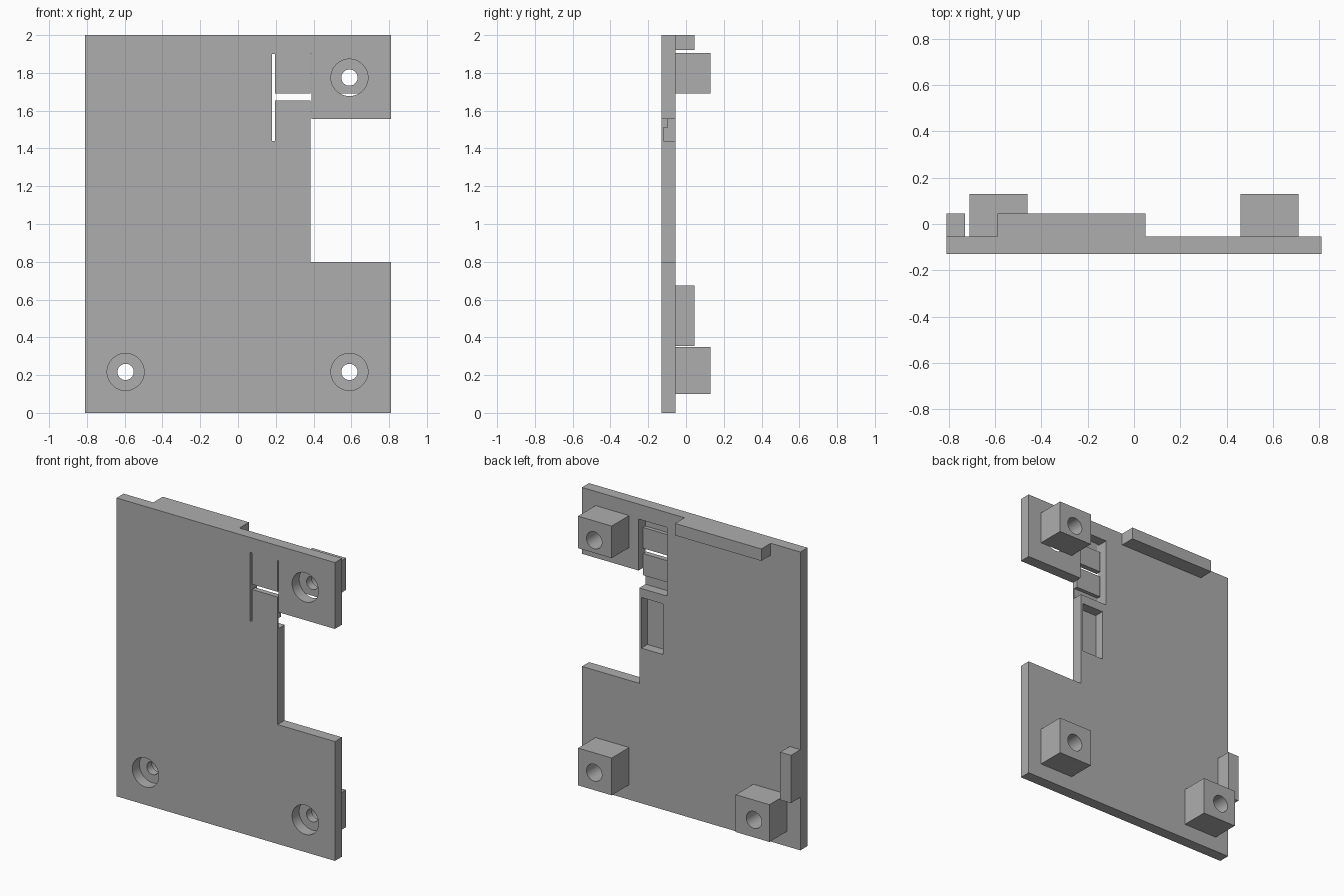
import bpy, bmesh, math
from mathutils import Matrix, Vector

cube = bpy.data.objects.get("Cube")
if cube:
    bpy.data.objects.remove(cube, do_unlink=True)

grey = bpy.data.materials.new("plain grey")
grey.use_nodes = True
COLOUR = (0.42, 0.42, 0.42, 1)
grey.diffuse_color = COLOUR
grey.node_tree.nodes["Principled BSDF"].inputs["Base Color"].default_value = COLOUR

FRONT, BACK = -0.13, -0.055      # plate faces
RIB, POST = 0.045, 0.13          # rear reach of ribs and posts


def finish(name, bm):
    bmesh.ops.recalc_face_normals(bm, faces=bm.faces)
    mesh = bpy.data.meshes.new(name)
    bm.to_mesh(mesh)
    bm.free()
    mesh.materials.append(grey)
    obj = bpy.data.objects.new(name, mesh)
    bpy.context.collection.objects.link(obj)
    return obj


def extrude(name, points, offset):
    bm = bmesh.new()
    face = bm.faces.new([bm.verts.new(p) for p in points])
    new = bmesh.ops.extrude_face_region(bm, geom=[face])["geom"]
    verts = [v for v in new if isinstance(v, bmesh.types.BMVert)]
    bmesh.ops.translate(bm, verts=verts, vec=Vector(offset))
    return finish(name, bm)


def box(name, x, y, z):
    corners = [(x[0], y[0], z[0]), (x[1], y[0], z[0]),
               (x[1], y[0], z[1]), (x[0], y[0], z[1])]
    return extrude(name, corners, (0, y[1] - y[0], 0))


def bore(x, z, radius, y0, y1):
    bm = bmesh.new()
    place = Matrix.Translation((x, (y0 + y1) / 2, z)) @ Matrix.Rotation(math.pi / 2, 4, "X")
    bmesh.ops.create_cone(bm, cap_ends=True, segments=48, radius1=radius,
                          radius2=radius, depth=y1 - y0, matrix=place)
    return finish("bore_cutter", bm)


def cut(obj, cutters):
    for cutter in cutters:
        cutter.hide_render = True
        mod = obj.modifiers.new("cut", "BOOLEAN")
        mod.operation, mod.solver, mod.object = "DIFFERENCE", "EXACT", cutter
    graph = bpy.context.evaluated_depsgraph_get()
    graph.update()
    mesh = bpy.data.meshes.new_from_object(obj.evaluated_get(graph))
    obj.modifiers.clear()
    obj.data = mesh
    for cutter in cutters:
        bpy.data.objects.remove(cutter, do_unlink=True)
    bpy.ops.object.select_all(action="DESELECT")
    obj.select_set(True)
    bpy.context.view_layer.objects.active = obj
    bpy.ops.object.shade_smooth_by_angle(angle=math.radians(30))


# Plate outline with the side notch and the window for the clips
outline = [(-0.81, 0), (0.81, 0), (0.81, 0.8), (0.385, 0.8), (0.385, 1.44),
           (0.18, 1.44), (0.18, 1.9), (0.39, 1.9), (0.39, 1.555),
           (0.81, 1.555), (0.81, 2), (-0.81, 2)]
plate = extrude("plate", [(x, FRONT, z) for x, z in outline], (0, BACK - FRONT, 0))

# Screw positions: x, hole height, post bottom, post top
screws = {"lower_left_post": (0.59, 0.217, 0.1, 0.35),
          "lower_right_post": (-0.595, 0.217, 0.1, 0.35),
          "upper_left_post": (0.59, 1.775, 1.69, 1.905)}

# Screw head holes and the shallow rear recess beside the notch
cutters = [bore(x, z, 0.098, FRONT - 0.1, BACK + 0.1) for x, z, _, _ in screws.values()]
cutters.append(box("recess_cutter", (0.21, 0.37), (-0.12, 0.1), (1.04, 1.38)))
cut(plate, cutters)

# Rear posts with a screw hole that widens towards the back
for name, (x, z, low, high) in screws.items():
    side = math.copysign(0.585, x)
    post = box(name, (side - 0.125, side + 0.125), (BACK, POST), (low, high))
    cut(post, [bore(x, z, 0.043, BACK - 0.1, POST + 0.1),
               bore(x, z, 0.057, 0, POST + 0.1)])

# Two spring clips: thin hinge at the root, thicker towards the tip
for name, root, tip, step in (("lower_clip", 1.44, 1.655, 1.51),
                              ("upper_clip", 1.9, 1.69, 1.83)):
    profile = [(FRONT, root), (FRONT, tip), (-0.095, tip),
               (-0.095, step), (-0.12, step), (-0.12, root)]
    extrude(name, [(0.195, y, z) for y, z in profile], (0.19, 0, 0))

# Rear locating ribs
box("top_rib", (-0.59, 0.05), (BACK, RIB), (1.92, 2))
box("side_rib", (-0.81, -0.73), (BACK, RIB), (0.355, 0.675))
